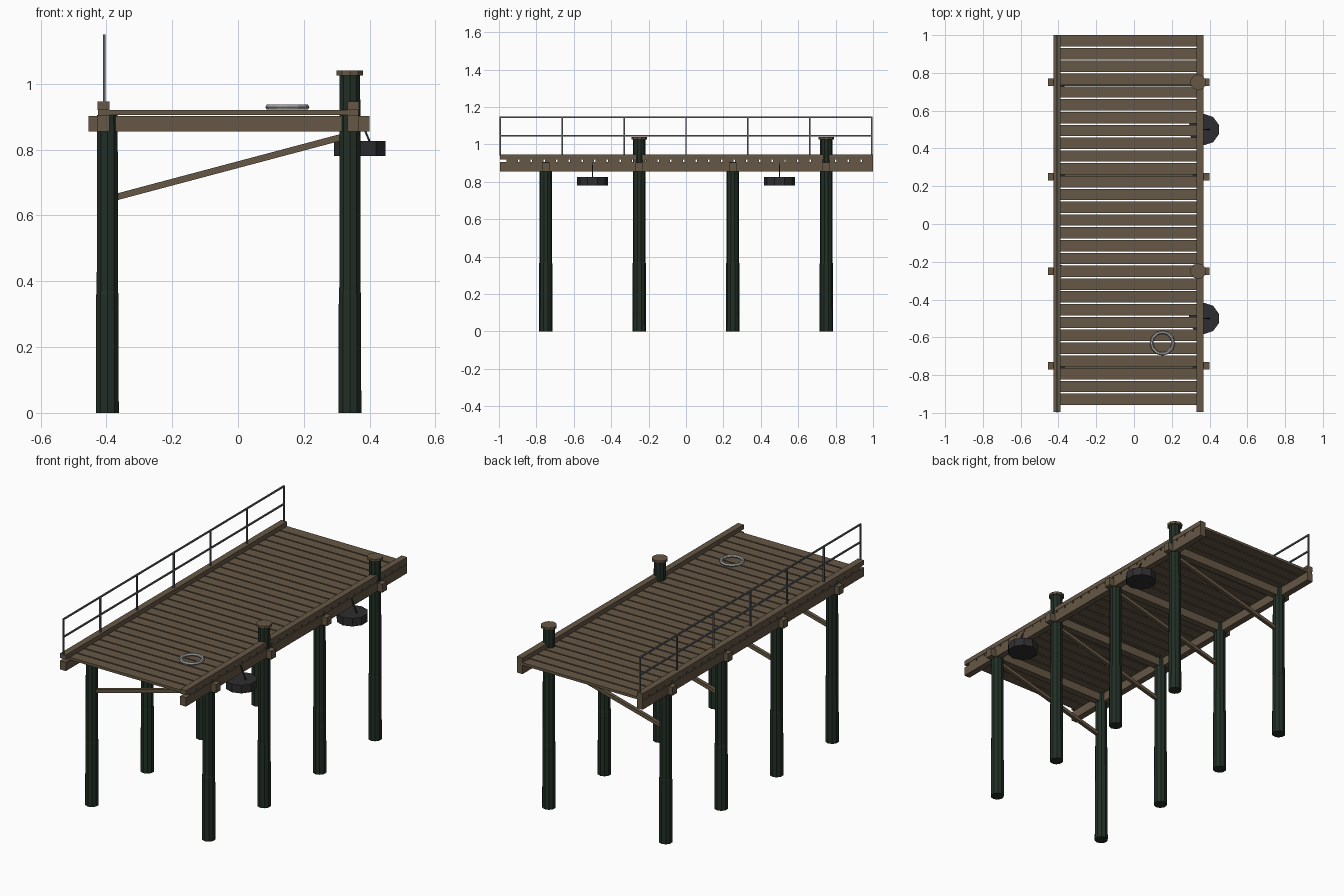
import bpy, bmesh
from mathutils import Vector

cube = bpy.data.objects.get("Cube")
if cube:
    bpy.data.objects.remove(cube, do_unlink=True)


def material(name, rgb):
    m = bpy.data.materials.new(name)
    m.use_nodes = True
    m.diffuse_color = (*rgb, 1)
    m.node_tree.nodes["Principled BSDF"].inputs["Base Color"].default_value = (*rgb, 1)
    return m


WOOD = material("weathered_wood", (0.13, 0.095, 0.058))
PILE = material("dark_green_pile", (0.016, 0.028, 0.019))
RUBBER = material("black_rubber", (0.027, 0.027, 0.029))
STEEL = material("rail_steel", (0.11, 0.12, 0.125))
ROPE = material("pale_ring", (0.36, 0.37, 0.36))


def finish(name, bm, mat):
    bmesh.ops.recalc_face_normals(bm, faces=bm.faces[:])
    mesh = bpy.data.meshes.new(name)
    bm.to_mesh(mesh)
    bm.free()
    mesh.materials.append(mat)
    obj = bpy.data.objects.new(name, mesh)
    bpy.context.collection.objects.link(obj)
    return obj


def add_box(bm, lo, hi):
    lo, hi = Vector(lo), Vector(hi)
    verts = bmesh.ops.create_cube(bm, size=1)["verts"]
    for v in verts:
        v.co = (lo + hi) / 2 + v.co * (hi - lo)


def box(name, lo, hi, mat=WOOD):
    bm = bmesh.new()
    add_box(bm, lo, hi)
    return finish(name, bm, mat)


def lathe(name, centre, profile, mat, sides=10):
    """Stack rings of (radius, z) into a capped solid."""
    bm = bmesh.new()
    for (r0, z0), (r1, z1) in zip(profile, profile[1:]):
        part = bmesh.ops.create_cone(bm, segments=sides, radius1=r0, radius2=r1, depth=z1 - z0,
                                     cap_ends=True)
        bmesh.ops.translate(bm, verts=part["verts"], vec=(*centre, (z0 + z1) / 2))
    return finish(name, bm, mat)


def bar(name, a, b, width, depth, mat):
    """Square bar running between two points."""
    a, b = Vector(a), Vector(b)
    obj = box(name, (-width / 2, -depth / 2, 0), (width / 2, depth / 2, (b - a).length), mat)
    obj.rotation_mode = 'QUATERNION'
    obj.rotation_quaternion = (b - a).to_track_quat('Z', 'Y')
    obj.location = a
    return obj


LEFT, RIGHT = -0.397, 0.34
ROWS = (-0.75, -0.25, 0.25, 0.75)

# Piles, crossbeams and diagonal braces
for y in ROWS:
    for x in (LEFT, RIGHT):
        tall = x == RIGHT and y in (-0.25, 0.75)
        top = 1.03 if tall else 0.905
        lathe("pile", (x, y), [(0.0365, 0), (0.0355, 0.36), (0.034, 0.37), (0.033, top)], PILE)
        if tall:
            lathe("pile_cap", (x, y), [(0.042, 1.026), (0.042, 1.04)], WOOD)
    box("crossbeam", (-0.455, y - 0.02, 0.855), (0.40, y + 0.02, 0.902))
    brace = bar("diagonal_brace", (-0.385, y, 0.652), (0.33, y, 0.842), 0.02, 0.02, WOOD)

# Stringers below the deck and curbs above it
for x0, x1 in ((-0.427, -0.39), (0.332, 0.368)):
    box("stringer", (x0, -0.995, 0.855), (x1, 1, 0.905))
    box("curb", (x0, -0.995, 0.92), (x1, 1, 0.946))

# Deck planks
bm = bmesh.new()
for i in range(29):
    y = 1 - 0.0678 * i
    add_box(bm, (-0.425, y - 0.06, 0.905), (0.366, y, 0.92))
finish("deck_planks", bm, WOOD)

# Railing along one side
bm = bmesh.new()
rx, t = -0.406, 0.004
for i in range(7):
    y = -0.993 + i * 0.331
    add_box(bm, (rx - t, y - t, 0.94), (rx + t, y + t, 1.148))
for z in (1.045, 1.146):
    add_box(bm, (rx - t, -0.997, z - t), (rx + t, 0.997, z + t))
finish("railing", bm, STEEL)

# Hanging fenders with their ropes
for y in (-0.5, 0.5):
    lathe("fender", (0.37, y), [(0.083, 0.78), (0.083, 0.826)], RUBBER)
    bar("fender_rope", (0.402, y, 0.82), (0.366, y, 0.905), 0.006, 0.006, RUBBER)

# Ring lying on the deck
bpy.ops.mesh.primitive_torus_add(location=(0.15, -0.63, 0.929), major_radius=0.058,
                                 minor_radius=0.009, major_segments=12, minor_segments=6)
ring = bpy.context.object
ring.name = "deck_ring"
ring.data.materials.append(ROPE)
